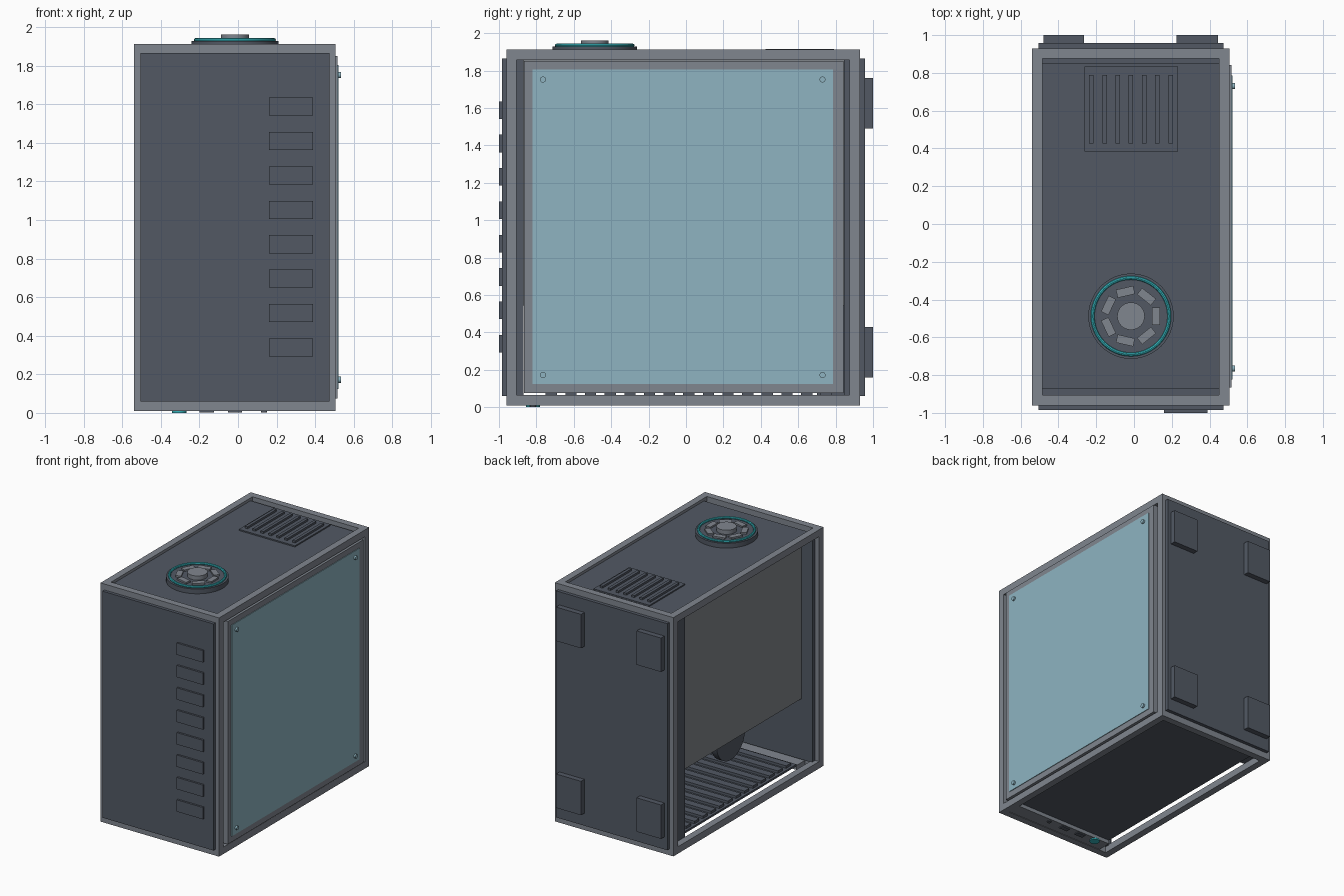
import bpy
from math import cos, sin, tau
from mathutils import Vector

old = bpy.data.objects.get("Cube")
if old:
    bpy.data.objects.remove(old)


def material(name, hex_code):
    rgb = [int(hex_code[i:i + 2], 16) / 255 for i in (0, 2, 4)]
    lin = [((c + 0.055) / 1.055) ** 2.4 for c in rgb] + [1.0]
    m = bpy.data.materials.new(name)
    m.use_nodes = True
    m.diffuse_color = lin
    m.node_tree.nodes["Principled BSDF"].inputs["Base Color"].default_value = lin
    return m


GREY = material("frame grey", "80868f")
DARK = material("panel slate", "525964")
GLASS = material("glass blue", "8eb4c1")
TEAL = material("accent teal", "35b5bd")
TRAY = material("tray grey", "80858a")


def finish(name, mat):
    ob = bpy.context.object
    ob.name = name
    ob.data.materials.append(mat)
    return ob


def box(name, mat, x, y, z, turn=0):
    """Box from (low, high) pairs on each axis."""
    lo, hi = Vector((x[0], y[0], z[0])), Vector((x[1], y[1], z[1]))
    bpy.ops.mesh.primitive_cube_add(size=1, location=(lo + hi) / 2, rotation=(0, 0, turn))
    bpy.context.object.scale = hi - lo
    return finish(name, mat)


def disc(name, mat, radius, depth, centre, rot=(0, 0, 0), sides=32):
    bpy.ops.mesh.primitive_cylinder_add(vertices=sides, radius=radius, depth=depth,
                                        location=centre, rotation=rot)
    ob = finish(name, mat)
    bpy.ops.object.shade_smooth_by_angle()
    return ob


X, Y, Z = (-0.54, 0.505), (-0.96, 0.93), (0.01, 1.912)
T = 0.055


def ends(span, width):
    """The two end strips of a span."""
    return [(span[0], span[0] + width), (span[1] - width, span[1])]


# Outer frame: beams along each axis
for y in ends(Y, T):
    for z in ends(Z, T):
        box("frame_cross_beam", GREY, X, y, z)
    for x in ends(X, T):
        box("frame_post", GREY, x, y, (Z[0] + T, Z[1] - T))
for x in ends(X, T):
    for z in ends(Z, T):
        box("frame_side_beam", GREY, x, (Y[0] + T, Y[1] - T), z)

# Thick end panels and top panel
PX, PZ = (-0.505, 0.475), (0.06, 1.865)
box("front_panel", DARK, PX, (-0.985, -0.87), PZ)
box("back_panel", DARK, PX, (0.845, 0.957), PZ)
box("top_panel", DARK, (-0.5, 0.47), (-0.87, 0.85), (1.86, 1.89))

# Front vent plates
for i in range(8):
    z = 0.339 + i * 0.1785
    box("front_vent", DARK, (0.16, 0.39), (-1.0, -0.985), (z - 0.047, z + 0.047))

# Feet on the back
for x in ((-0.48, -0.265), (0.225, 0.445)):
    for z in ((0.16, 0.43), (1.49, 1.76)):
        box("foot", DARK, x, (0.955, 1.0), z)

# Top grille
box("grille_base", DARK, (-0.262, 0.232), (0.385, 0.835), (1.885, 1.9))
for i in range(7):
    x = -0.226 + i * 0.07
    box("grille_slat", DARK, (x - 0.012, x + 0.012), (0.425, 0.79), (1.9, 1.916))

# Top fan
FX, FY = -0.016, -0.488
disc("fan_housing", DARK, 0.226, 0.045, (FX, FY, 1.905), sides=48)
bpy.ops.mesh.primitive_torus_add(location=(FX, FY, 1.934), major_radius=0.203,
                                 minor_radius=0.01, major_segments=48, minor_segments=8)
finish("fan_light_ring", TEAL)
bpy.ops.object.shade_smooth_by_angle()
disc("fan_hub", GREY, 0.073, 0.04, (FX, FY, 1.941))
for i in range(7):
    a = i * tau / 7
    cx, cy = FX + 0.132 * cos(a), FY + 0.132 * sin(a)
    box("fan_blade", GREY, (cx - 0.022, cx + 0.022), (cy - 0.047, cy + 0.047), (1.925, 1.94), a)

# Side window: surround, glass and screws
WY, WZ = (-0.865, 0.842), (0.075, 1.85)
for z in ends(WZ, 0.06):
    box("window_surround_rail", GREY, (0.48, 0.516), WY, z)
for y in ends(WY, 0.06):
    box("window_surround_stile", GREY, (0.48, 0.516), y, (WZ[0] + 0.06, WZ[1] - 0.06))
box("window_glass", GLASS, (0.5, 0.521), (-0.822, 0.787), (0.123, 1.805))
for y in (-0.765, 0.73):
    for z in (0.172, 1.752):
        disc("window_screw", GLASS, 0.016, 0.02, (0.525, y, z), (0, tau / 4, 0), 16)

# Interior: tray, strut and inner fan
box("inner_tray", TRAY, (-0.41, -0.39), (-0.87, 0.845), (0.545, 1.86))
box("inner_strut", DARK, (-0.48, -0.41), (0.7, 0.845), (0.06, 1.86))
disc("inner_fan", DARK, 0.18, 0.05, (-0.02, -0.5, 0.28), (0, tau / 4, 0))

# Floor plate with slats
box("floor_plate", DARK, (-0.42, 0.45), (-0.79, 0.845), (0.04, 0.055))
for i in range(15):
    y = -0.72 + i * 0.105
    box("floor_slat", DARK, (-0.4, 0.4), (y - 0.03, y + 0.03), (0.055, 0.075))

# Control strip under the front edge
box("control_strip", GREY, (-0.42, 0.45), (-0.9, -0.79), (0.01, 0.045))
disc("power_button", TEAL, 0.037, 0.012, (-0.305, -0.818, 0.006))
for x in (-0.162, -0.015):
    box("port", DARK, (x - 0.037, x + 0.037), (-0.838, -0.8), (0.002, 0.012))
disc("audio_jack", DARK, 0.016, 0.01, (0.135, -0.818, 0.007), sides=16)
